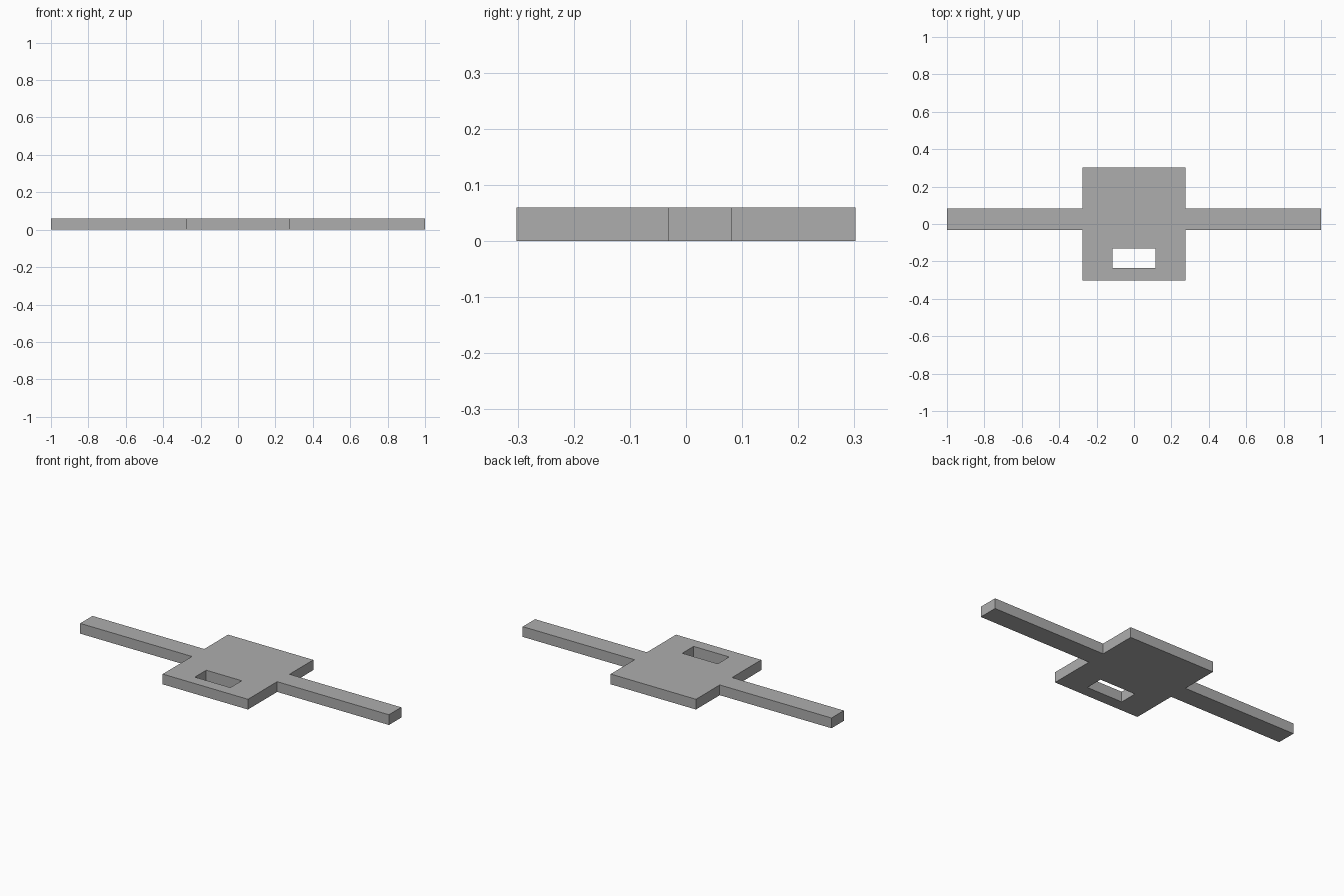
import bpy
import bmesh

cube = bpy.data.objects.get("Cube")
if cube:
    bpy.data.objects.remove(cube, do_unlink=True)

THICKNESS = 0.06
# Outline breaks: arm tip, plate edge, slot edge
XS = [-1, -0.276, -0.115, 0.115, 0.276, 1]
# Plate front, slot front, slot back, arm front, arm back, plate back
YS = [-0.302, -0.235, -0.13, -0.032, 0.082, 0.302]
ARM_ROW, SLOT_ROW, SLOT_COLUMN = 3, 1, 2


def is_solid(col, row):
    if row == ARM_ROW:
        return True
    on_plate = 0 < col < len(XS) - 2
    return on_plate and (col, row) != (SLOT_COLUMN, SLOT_ROW)


# Flat grey finish
grey = bpy.data.materials.new("plain_grey")
grey.use_nodes = True
colour = (0.42, 0.42, 0.42, 1)
grey.diffuse_color = colour
grey.node_tree.nodes["Principled BSDF"].inputs["Base Color"].default_value = colour

# Slotted plate and both arms as one outline, extruded upward
bm = bmesh.new()
grid = [[bm.verts.new((x, y, 0)) for y in YS] for x in XS]
for c in range(len(XS) - 1):
    for r in range(len(YS) - 1):
        if is_solid(c, r):
            bm.faces.new((grid[c][r], grid[c + 1][r], grid[c + 1][r + 1], grid[c][r + 1]))
bmesh.ops.delete(bm, geom=[v for v in bm.verts if not v.link_faces], context="VERTS")
top = bmesh.ops.extrude_face_region(bm, geom=bm.faces[:], use_keep_orig=True)["geom"]
bmesh.ops.translate(bm, vec=(0, 0, THICKNESS),
                    verts=[g for g in top if isinstance(g, bmesh.types.BMVert)])
bmesh.ops.recalc_face_normals(bm, faces=bm.faces[:])

mesh = bpy.data.meshes.new("slotted_plate_with_arms")
bm.to_mesh(mesh)
bm.free()
mesh.materials.append(grey)
plate = bpy.data.objects.new("slotted_plate_with_arms", mesh)
bpy.context.collection.objects.link(plate)
